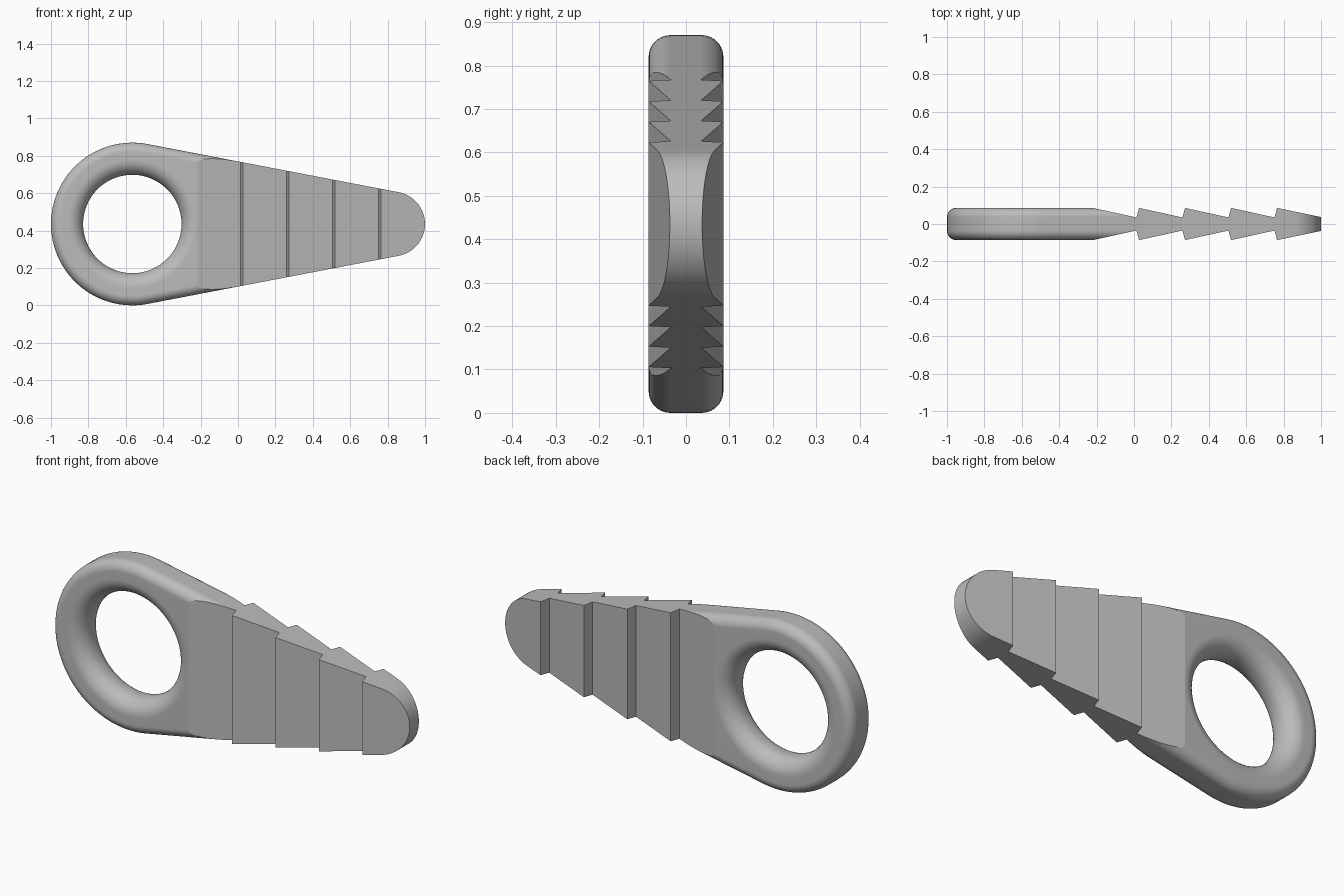
import bpy, bmesh, math

if "Cube" in bpy.data.objects:
    bpy.data.objects.remove(bpy.data.objects["Cube"], do_unlink=True)

HALF, MID = 0.086, 0.435          # half thickness, height of the centre line
HEAD_X, HEAD_R = -0.565, 0.435    # ring end
TIP_X, TIP_R = 0.827, 0.173       # narrow end
HOLE_R, HOLE_FILLET, FILLET = 0.263, 0.08, 0.05
VALLEY, PITCH = 0.035, 0.246      # half thickness between teeth, tooth spacing
STEPS = 10

grey = bpy.data.materials.new("grey plastic")
grey.use_nodes = True
grey.diffuse_color = (0.5, 0.5, 0.5, 1)
grey.node_tree.nodes["Principled BSDF"].inputs["Base Color"].default_value = (0.5, 0.5, 0.5, 1)

# Teardrop outline as (x, z, outward normal x, normal z), upper half then mirrored
tilt = math.asin((HEAD_R - TIP_R) / (TIP_X - HEAD_X))
tangent = math.pi / 2 - tilt


def arc_point(cx, r, a):
    return (cx + r * math.cos(a), r * math.sin(a), math.cos(a), math.sin(a))


tip = [arc_point(TIP_X, TIP_R, tangent * i / 14) for i in range(15)]
head = [arc_point(HEAD_X, HEAD_R, tangent + (math.pi - tangent) * i / 26) for i in range(27)]
side = []
for x in (0.6, 0.4, 0.2, 0.1, 0.015, 0.005, -0.05, -0.1, -0.15, -0.2, -0.25, -0.3, -0.35, -0.4, -0.44):
    t = (x - tip[-1][0]) / (head[0][0] - tip[-1][0])
    side.append((x, tip[-1][1] + t * (head[0][1] - tip[-1][1]), math.cos(tangent), math.sin(tangent)))
upper = tip + side + head
outline = upper + [(x, -z, nx, -nz) for x, z, nx, nz in reversed(upper[1:-1])]


# Cross-sections: rounded rim around the ring end, square rim on the toothed end
def rim(inset, y):
    ring = []
    for x, z, nx, nz in outline:
        d = inset if x < 0.01 else 0
        ring.append((x - nx * d, y, MID + z - nz * d))
    return ring


def hole(radius, y):
    angles = [math.atan2(z, x - HEAD_X) for x, z, nx, nz in outline]
    return [(HEAD_X + radius * math.cos(a), y, MID + radius * math.sin(a)) for a in angles]


def quarter(fillet):
    arc = []
    for i in range(STEPS + 1):
        a = math.pi / 2 * i / STEPS
        arc.append((fillet * (1 - math.cos(a)), HALF - fillet + fillet * math.sin(a)))
    return arc


outer, inner = quarter(FILLET), quarter(HOLE_FILLET)
rings = [rim(d, y) for d, y in outer]
rings += [hole(HOLE_R + d, y) for d, y in reversed(inner)]
rings += [hole(HOLE_R + d, -y) for d, y in inner]
rings += [rim(d, -y) for d, y in reversed(outer)]

# Skin the cross-sections into one closed body
bm = bmesh.new()
loops = [[bm.verts.new(p) for p in ring] for ring in rings]
count = len(outline)
for k, loop in enumerate(loops):
    following = loops[(k + 1) % len(loops)]
    for i in range(count):
        j = (i + 1) % count
        bm.faces.new((loop[i], loop[j], following[j], following[i]))

# Sawtooth profile: half thickness at each knot along x
RAMP = -0.22
knots = [(-2, HALF), (RAMP, HALF)]
for i in range(4):
    knots += [(0.013 + PITCH * i, VALLEY), (0.027 + PITCH * i, HALF)]
knots.append((1.01, VALLEY))


def thickness(x):
    for (x0, y0), (x1, y1) in zip(knots, knots[1:]):
        if x <= x1:
            return y0 + (y1 - y0) * (x - x0) / (x1 - x0)
    return VALLEY


# Cut across the body at each knot, and along the first ramp through the rounded rim
def cut(faces, point, normal):
    geom = set(faces)
    for face in faces:
        geom.update(face.edges)
        geom.update(face.verts)
    bmesh.ops.bisect_plane(bm, geom=list(geom), dist=1e-5, plane_co=point, plane_no=normal)


for x, y in knots[1:-1]:
    cut(list(bm.faces), (x, 0, 0), (1, 0, 0))
ramp_end = knots[2][0]
slope = (HALF - VALLEY) / (ramp_end - RAMP)
for s in (-1, 1):
    ramp_faces = [f for f in bm.faces if RAMP < f.calc_center_median().x < ramp_end]
    cut(ramp_faces, (RAMP, s * HALF, 0), (slope, s, 0))

# Press the front and back down to the sawtooth profile
for v in bm.verts:
    limit = thickness(v.co.x)
    v.co.y = max(-limit, min(limit, v.co.y))
bmesh.ops.remove_doubles(bm, verts=bm.verts, dist=1e-5)
bmesh.ops.dissolve_degenerate(bm, edges=bm.edges, dist=1e-5)
bmesh.ops.recalc_face_normals(bm, faces=bm.faces)

mesh = bpy.data.meshes.new("toothed_ring_body")
bm.to_mesh(mesh)
bm.free()
mesh.materials.append(grey)
body = bpy.data.objects.new("toothed_ring_body", mesh)
bpy.context.collection.objects.link(body)

# Smooth the rounded rims and keep the teeth crisp
bpy.ops.object.select_all(action="DESELECT")
body.select_set(True)
bpy.context.view_layer.objects.active = body
bpy.ops.object.shade_smooth_by_angle(angle=math.radians(11))
weighted = body.modifiers.new("flat_face_normals", "WEIGHTED_NORMAL")
weighted.keep_sharp = True
